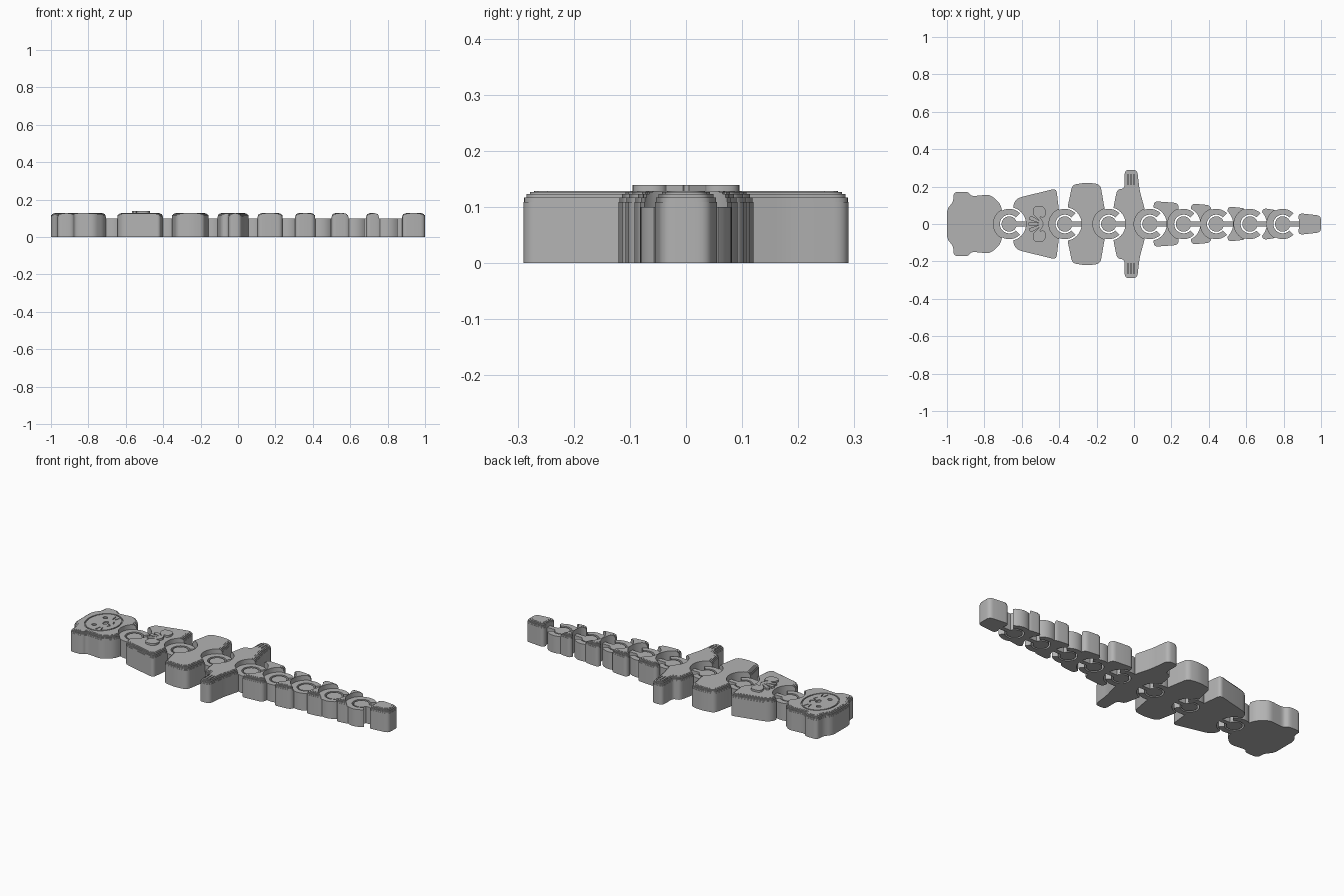
import bpy, bmesh, math
from mathutils import Vector

if "Cube" in bpy.data.objects:
    bpy.data.objects.remove(bpy.data.objects["Cube"])

TOP, LOW = 0.128, 0.10          # body top and hinge height
grey = bpy.data.materials.new("grey plastic")
grey.diffuse_color = (0.45, 0.45, 0.45, 1)
grey.use_nodes = True
grey.node_tree.nodes["Principled BSDF"].inputs["Base Color"].default_value = grey.diffuse_color


def make(name, rings):
    """Loft equal-length rings of (x, y, z) points and cap both ends."""
    bm = bmesh.new()
    loops = [[bm.verts.new(p) for p in r] for r in rings]
    n = len(loops[0])
    for a, b in zip(loops, loops[1:]):
        for i in range(n):
            bm.faces.new((a[i], a[(i + 1) % n], b[(i + 1) % n], b[i]))
    bm.faces.new(loops[0])
    bm.faces.new(loops[-1])
    bmesh.ops.recalc_face_normals(bm, faces=bm.faces)
    me = bpy.data.meshes.new(name)
    bm.to_mesh(me)
    bm.free()
    me.materials.append(grey)
    ob = bpy.data.objects.new(name, me)
    bpy.context.collection.objects.link(ob)
    return ob


def prism(pts, z0, z1, name="part"):
    return make(name, [[(x, y, z) for x, y in pts] for z in (z0, z1)])


def oval(cx, cy, rx, ry, n=40):
    return [(cx + rx * math.cos(2 * math.pi * i / n),
             cy + ry * math.sin(2 * math.pi * i / n)) for i in range(n)]


def bar(a, b, w):
    a, b = Vector(a), Vector(b)
    d = (b - a).normalized() * w / 2
    s = Vector((-d.y, d.x))
    return [tuple(p) for p in (a - d + s, a - d - s, b + d - s, b + d + s)]


def combine(ob, other, op="DIFFERENCE"):
    mod = ob.modifiers.new("join", "BOOLEAN")
    mod.object, mod.operation, mod.solver = other, op, "EXACT"
    bpy.context.view_layer.objects.active = ob
    bpy.ops.object.modifier_apply(modifier=mod.name)
    bpy.data.objects.remove(other)


def inset(pts, d):
    """Mitred inward offset of a clockwise outline."""
    out = []
    for i, p in enumerate(pts):
        e1 = (p - pts[i - 1]).normalized()
        e2 = (pts[(i + 1) % len(pts)] - p).normalized()
        n1, n2 = Vector((e1.y, -e1.x)), Vector((e2.y, -e2.x))
        out.append(p + (n1 + n2) * d / (1 + n1.dot(n2)))
    return out


def rounded(pts, r, steps=5):
    out = []
    for i, p in enumerate(pts):
        u, v = pts[i - 1] - p, pts[(i + 1) % len(pts)] - p
        a = p + u.normalized() * min(r, 0.45 * u.length)
        b = p + v.normalized() * min(r, 0.45 * v.length)
        for k in range(steps + 1):
            t = k / steps
            out.append(a * (1 - t) ** 2 + p * 2 * t * (1 - t) + b * t * t)
    return out


def body(name, half, r=0.025, steps=5, edge=0.028):
    """Mirrored outline with a finely stepped, rounded top edge."""
    pts = [Vector(p) for p in half] + [Vector((x, -y)) for x, y in reversed(half)]
    prof = [(0, 0)]
    for i in range(steps):
        a, b = [math.pi / 2 * k / steps for k in (i, i + 1)]
        d = edge * (1 - math.cos(a))
        z = LOW + (TOP - LOW) * math.sin(b)
        if i:
            prof.append((d, prof[-1][1]))
        prof.append((d, z))
    return make(name, [[(p.x, p.y, z) for p in rounded(inset(pts, d), r)]
                       for d, z in prof])


def socket(ob, x):
    """Round tab with an open C-shaped cup on the rear end."""
    combine(ob, prism(oval(x, 0, 0.085, 0.085), LOW, 0.2))
    combine(ob, prism(oval(x, 0, 0.081, 0.081), 0, LOW), "UNION")
    combine(ob, prism(oval(x, 0, 0.05, 0.05), -0.1, 0.2))
    combine(ob, prism([(x, 0), (x + 0.12, -0.12), (x + 0.12, 0.12)], -0.1, 0.2))


def pin(ob, x):
    """Concave front end with a neck and round pin."""
    combine(ob, prism(oval(x, 0, 0.09, 0.09), -0.1, 0.2))
    combine(ob, prism(bar((x, 0), (x + 0.094, 0), 0.026), 0, LOW - 0.002), "UNION")
    combine(ob, prism(oval(x, 0, 0.041, 0.041), 0, LOW - 0.002), "UNION")


joints = [-0.667, -0.37, -0.135, 0.085, 0.265, 0.44, 0.62, 0.795]
outlines = [
    ("head", [(-1, 0.08), (-0.965, 0.12), (-0.965, 0.172), (-0.885, 0.172),
              (-0.87, 0.148), (-0.77, 0.158), (-0.715, 0.11), (-0.70, 0.05)]),
    ("chest", [(-0.645, 0.11), (-0.62, 0.14), (-0.415, 0.19), (-0.40, 0.06)]),
    ("belly", [(-0.355, 0.09), (-0.33, 0.21), (-0.25, 0.222), (-0.18, 0.212),
               (-0.155, 0.07)]),
    ("hips_and_feet", [(-0.11, 0.09), (-0.09, 0.185), (-0.05, 0.19), (-0.05, 0.29),
                       (0.017, 0.29), (0.03, 0.18), (0.06, 0.07)]),
    ("tail_1", [(0.105, 0.122), (0.238, 0.112), (0.24, 0.05)]),
    ("tail_2", [(0.305, 0.11), (0.41, 0.10), (0.418, 0.05)]),
    ("tail_3", [(0.50, 0.094), (0.595, 0.084), (0.60, 0.05)]),
    ("tail_4", [(0.685, 0.085), (0.765, 0.074), (0.77, 0.045)]),
    ("tail_tip", [(0.878, 0.058), (1.0, 0.045)]),
]
parts = {}
for i, (name, half) in enumerate(outlines):
    ob = parts[name] = body(name, half)
    if i < len(joints):
        socket(ob, joints[i])
    if i:
        pin(ob, joints[i - 1])

# engraved face: oval rim, eyes, nose, mouth and whiskers
head, floor = parts["head"], TOP - 0.008
rim = prism(oval(-0.865, 0, 0.095, 0.115), floor, 0.2)
combine(rim, prism(oval(-0.865, 0, 0.088, 0.108), 0, 0.3))
combine(head, rim)
combine(head, prism(oval(-0.852, 0, 0.013, 0.02, 16), floor, 0.2))
for s in (-1, 1):
    combine(head, prism(oval(-0.89, s * 0.052, 0.013, 0.012, 16), floor, 0.2))
    for a, b in [((-0.83, 0.004), (-0.812, 0.016)), ((-0.812, 0.016), (-0.82, 0.034)),
                 ((-0.845, 0.06), (-0.85, 0.09)), ((-0.83, 0.06), (-0.822, 0.085))]:
        combine(head, prism(bar((a[0], s * a[1]), (b[0], s * b[1]), 0.005), floor, 0.2))

# toe grooves on the feet
for s in (-1, 1):
    for x in (-0.032, -0.016, 0.0):
        combine(parts["hips_and_feet"],
                prism(bar((x, s * 0.215), (x, s * 0.262), 0.005), TOP - 0.01, 0.2))

# raised paws on the chest holding a ribbed shell
paws = [Vector(p) for p in [(-0.545, 0.06), (-0.535, 0.095), (-0.48, 0.095),
                            (-0.468, 0.055), (-0.485, 0.03)]]
paws += [Vector((p.x, -p.y)) for p in reversed(paws)]
# left and right paw are separate pads
for side, s in (("left", -1), ("right", 1)):
    pad = [Vector((p.x, s * abs(p.y))) for p in paws[:5]]
    prism([tuple(p) for p in rounded(pad, 0.02)], TOP - 0.01, 0.139, side + "_paw")
for k in range(-2, 3):
    a = math.radians(180 + k * 28)
    c, sn = math.cos(a), math.sin(a)
    r = 0.07
    tip = Vector((-0.49 + r * c, r * sn))
    w = Vector((-sn, c)) * 0.012
    hub = Vector((-0.483 + 0.004 * c, 0.004 * sn))
    rib = [hub - w * 0.25, hub + w * 0.25, tip + w, tip + Vector((c, sn)) * 0.008, tip - w]
    prism([tuple(p) for p in rib], TOP - 0.01, 0.139, "shell_rib")

# smooth curved walls, keep step edges sharp
bpy.ops.object.select_all(action="DESELECT")
for ob in bpy.context.scene.objects:
    ob.select_set(True)
bpy.context.view_layer.objects.active = head
bpy.ops.object.shade_smooth_by_angle(angle=math.radians(30))
